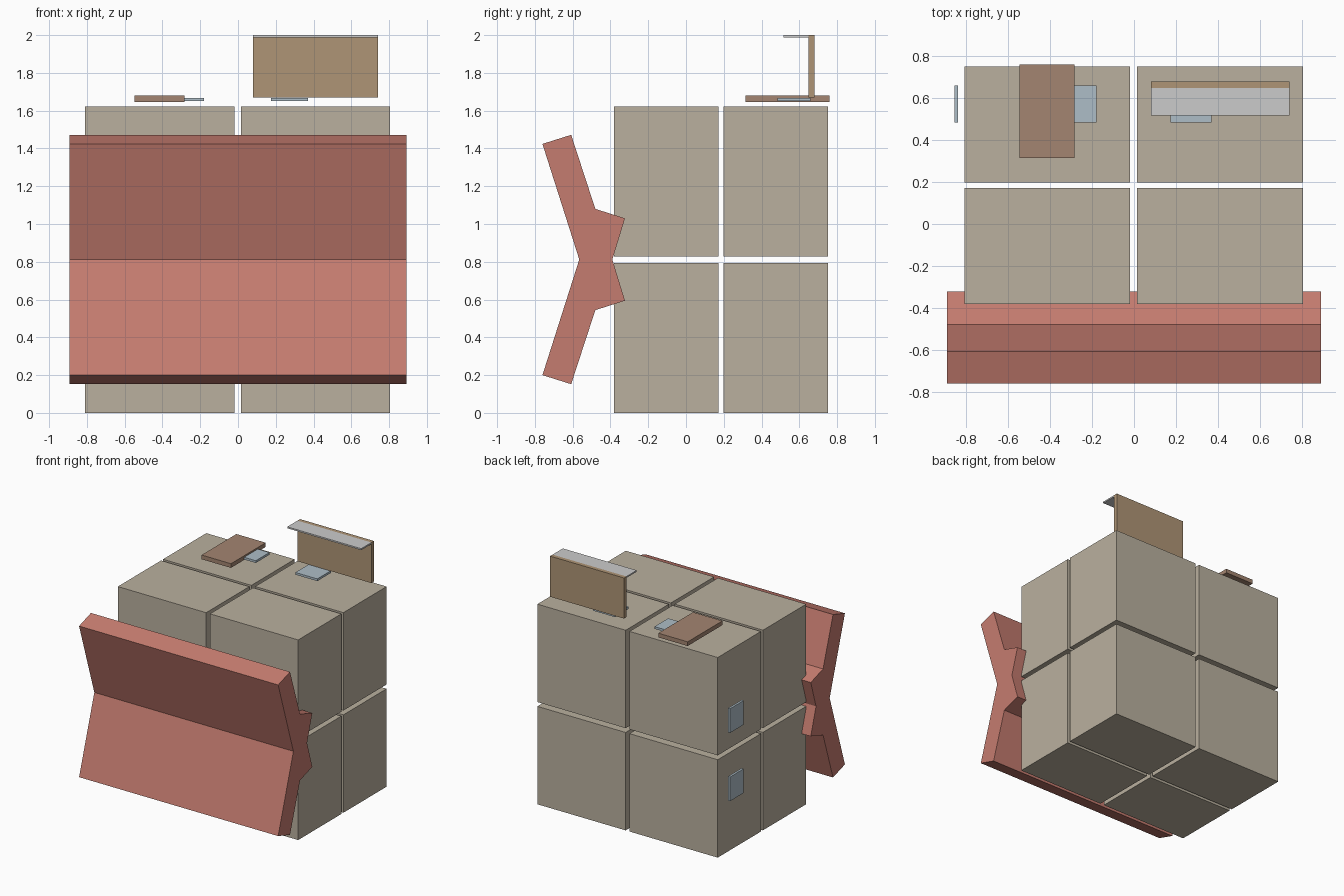
import bpy, bmesh

if "Cube" in bpy.data.objects:
    bpy.data.objects.remove(bpy.data.objects["Cube"])


def material(name, rgb):
    m = bpy.data.materials.new(name)
    m.diffuse_color = (*rgb, 1)
    m.use_nodes = True
    m.node_tree.nodes["Principled BSDF"].inputs["Base Color"].default_value = m.diffuse_color
    return m


TAUPE = material("taupe", (0.49, 0.435, 0.345))
RED = material("brick_red", (0.56, 0.20, 0.16))
BROWN = material("brown", (0.37, 0.235, 0.165))
TAN = material("tan", (0.43, 0.30, 0.18))
BLUE = material("blue_grey", (0.42, 0.51, 0.57))


def finish(name, bm, mat):
    bmesh.ops.recalc_face_normals(bm, faces=bm.faces)
    me = bpy.data.meshes.new(name)
    bm.to_mesh(me)
    bm.free()
    ob = bpy.data.objects.new(name, me)
    bpy.context.collection.objects.link(ob)
    if mat:
        me.materials.append(mat)
    return ob


def box(name, xr, yr, zr, mat=None):
    bm = bmesh.new()
    bmesh.ops.create_cube(bm, size=1)
    for v in bm.verts:
        for i, (lo, hi) in enumerate((xr, yr, zr)):
            v.co[i] = lo if v.co[i] < 0 else hi
    return finish(name, bm, mat)


# 2 x 2 x 2 stack of storage blocks with narrow gaps
for i, xr in enumerate([(-0.81, -0.019), (0.015, 0.806)]):
    for j, yr in enumerate([(-0.381, 0.172), (0.198, 0.751)]):
        for k, zr in enumerate([(0, 0.793), (0.828, 1.621)]):
            box(f"block_{i}{j}{k}", xr, yr, zr, TAUPE)

# folded front panel: half profile (y, z), mirrored about its fold line
FOLD = 0.812
half = [(-0.565, 0), (-0.76, 0.612), (-0.608, 0.66), (-0.48, 0.268),
        (-0.323, 0.218), (-0.39, 0)]
profile = [(y, FOLD + z) for y, z in half]
profile += [(y, FOLD - z) for y, z in reversed(half[1:-1])]
bm = bmesh.new()
face = bm.faces.new([bm.verts.new((-0.892, y, z)) for y, z in profile])
ext = bmesh.ops.extrude_face_region(bm, geom=[face])
side = [g for g in ext["geom"] if isinstance(g, bmesh.types.BMVert)]
bmesh.ops.translate(bm, verts=side, vec=(1.784, 0, 0))
finish("front_panel", bm, RED)

# flat board and upright board with a lip on top of the stack
box("flat_board", (-0.547, -0.284), (0.315, 0.76), (1.647, 1.681), BROWN)
box("upright_board", (0.08, 0.742), (0.648, 0.68), (1.671, 2.0), TAN)
box("upright_lip", (0.08, 0.742), (0.517, 0.648), (1.988, 2.0))

# small plates on the top and on the left side
PY = (0.485, 0.66)
for name, x in (("left", -0.376), ("right", 0.175)):
    box(f"top_plate_{name}", (x, x + 0.196), PY, (1.65, 1.668), BLUE)
for name, z in (("lower", 0.435), ("upper", 0.988)):
    box(f"side_plate_{name}", (-0.857, -0.839), PY, (z, z + 0.196), BLUE)
